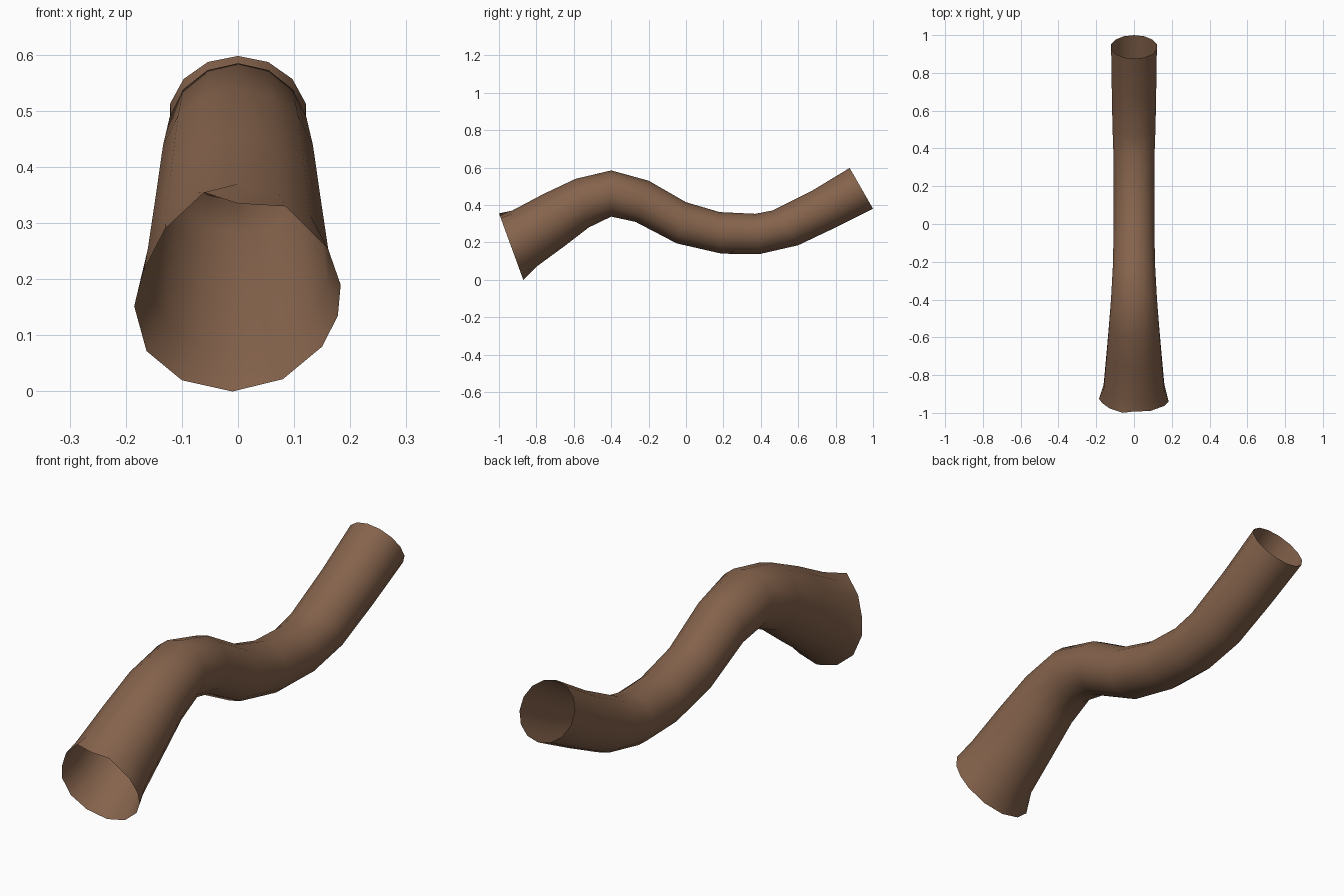
import bpy
import bmesh
import math

default_cube = bpy.data.objects.get("Cube")
if default_cube:
    bpy.data.objects.remove(default_cube, do_unlink=True)

SIDES = 14

# Bark colour
bark = bpy.data.materials.new("brown bark")
bark.use_nodes = True
colour = (0.235, 0.125, 0.072, 1.0)
bark.diffuse_color = colour
shader = bark.node_tree.nodes["Principled BSDF"]
shader.inputs["Base Color"].default_value = colour
shader.inputs["Roughness"].default_value = 0.9

# Uneven flared mouth, clockwise from its top as (x, z)
mouth = [(0, .335), (.085, .33), (.16, .255), (.183, .19), (.178, .135),
         (.15, .08), (.08, .022), (-.01, 0), (-.1, .02), (-.163, .072),
         (-.185, .152), (-.168, .215), (-.13, .29), (-.06, .355)]

# Cross-sections: top (y, z), bottom (y, z), half width
sections = [((-.93, .37), (-.80, .07), .165),
            ((-.76, .46), (-.65, .18), .15),
            ((-.59, .54), (-.52, .28), .137),
            ((-.40, .585), (-.40, .338), .125),
            ((-.20, .53), (-.27, .31), .115),
            ((0, .415), (-.05, .195), .11),
            ((.18, .362), (.19, .14), .11),
            ((.37, .353), (.39, .137), .112),
            ((.46, .37), (.60, .185), .117),
            ((.68, .48), (.80, .28), .121),
            ((.875, .598), (1.0, .38), .124)]


def ring_points(top, bottom, width):
    cy, cz = (top[0] + bottom[0]) / 2, (top[1] + bottom[1]) / 2
    hy, hz = top[0] - cy, top[1] - cz
    for i in range(SIDES):
        a = math.tau * i / SIDES
        yield (width * math.sin(a), cy + hy * math.cos(a), cz + hz * math.cos(a))


# Hollow winding log, open at both ends
bm = bmesh.new()
rings = [[bm.verts.new((x, -.87 - .365 * z, z)) for x, z in mouth]]
for section in sections:
    rings.append([bm.verts.new(p) for p in ring_points(*section)])
for a, b in zip(rings, rings[1:]):
    for i in range(SIDES):
        j = (i + 1) % SIDES
        bm.faces.new((a[i], a[j], b[j], b[i]))

# Point every face away from the hollow
bm.normal_update()
middle = rings[4]
centre_z = sum(v.co.z for v in middle) / SIDES
top_face = max(middle[0].link_faces, key=lambda f: f.calc_center_median().z)
if top_face.normal.z * (top_face.calc_center_median().z - centre_z) < 0:
    bmesh.ops.reverse_faces(bm, faces=bm.faces[:])

mesh = bpy.data.meshes.new("hollow_log")
bm.to_mesh(mesh)
bm.free()
mesh.materials.append(bark)
log = bpy.data.objects.new("hollow_log", mesh)
bpy.context.collection.objects.link(log)
for polygon in mesh.polygons:
    polygon.use_smooth = True
